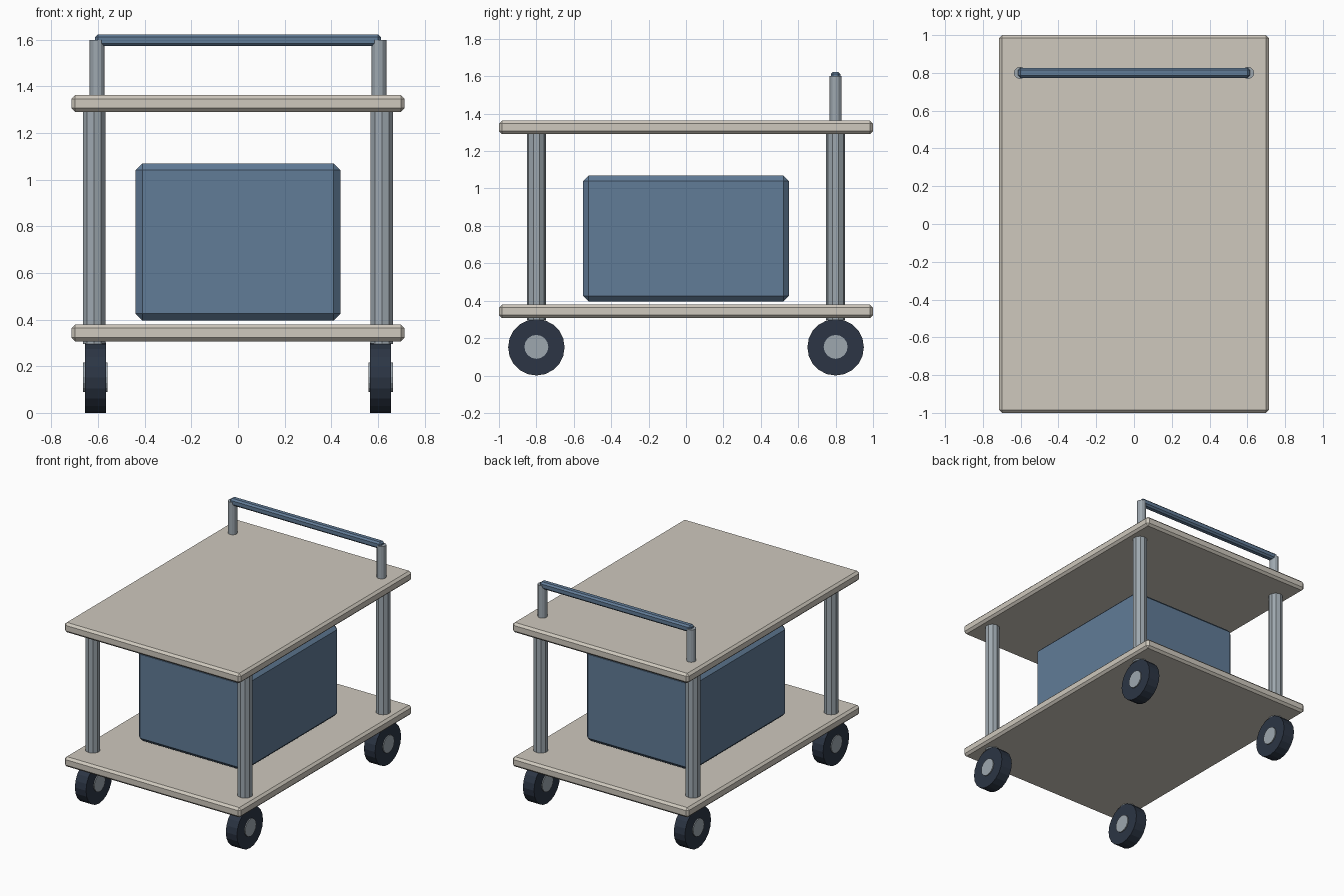
import bpy
from math import pi

if "Cube" in bpy.data.objects:
    bpy.data.objects.remove(bpy.data.objects["Cube"])


def material(name, rgb):
    m = bpy.data.materials.new(name)
    m.diffuse_color = (*rgb, 1)
    m.use_nodes = True
    m.node_tree.nodes["Principled BSDF"].inputs["Base Color"].default_value = m.diffuse_color
    return m


CREAM = material("cream", (0.62, 0.58, 0.51))
BLUE = material("blue", (0.12, 0.2, 0.31))
STEEL = material("steel", (0.34, 0.39, 0.43))
RUBBER = material("rubber", (0.025, 0.036, 0.058))


def box(name, size, loc, bevel, mat):
    bpy.ops.mesh.primitive_cube_add(size=1, location=loc)
    o = bpy.context.object
    o.name = name
    o.scale = size
    bpy.ops.object.transform_apply(location=False, rotation=False, scale=True)
    mod = o.modifiers.new("chamfer", 'BEVEL')
    mod.width, mod.segments = bevel, 1
    o.data.materials.append(mat)


def cylinder(name, r, depth, loc, sides, mat, rot=(0, 0, 0)):
    bpy.ops.mesh.primitive_cylinder_add(vertices=sides, radius=r, depth=depth,
                                        location=loc, rotation=rot)
    o = bpy.context.object
    o.name = name
    o.data.materials.append(mat)


# Shelves and the storage box between them
box("lower_shelf", (1.43, 2, 0.072), (0, 0, 0.343), 0.016, CREAM)
box("upper_shelf", (1.43, 2, 0.072), (0, 0, 1.327), 0.016, CREAM)
box("storage_box", (0.88, 1.1, 0.675), (0, 0, 0.733), 0.03, BLUE)

# Corner posts and wheels with hubs
for sx, side in ((-1, "left"), (1, "right")):
    for sy, end in ((-1, "front"), (1, "back")):
        tag = f"{end}_{side}"
        cylinder("post_" + tag, 0.051, 1.015, (sx * 0.617, sy * 0.8, 0.803), 10, STEEL)
        cylinder("wheel_" + tag, 0.151, 0.09, (sx * 0.612, sy * 0.8, 0.151), 20,
                 RUBBER, (0, pi / 2, 0))
        cylinder("hub_" + tag, 0.064, 0.104, (sx * 0.612, sy * 0.8, 0.153), 16,
                 STEEL, (0, pi / 2, 0))
    # Handle uprights
    cylinder("handle_upright_" + side, 0.032, 0.26, (sx * 0.604, 0.8, 1.47), 12, STEEL)

# Push handle
box("push_handle", (1.226, 0.052, 0.05), (0, 0.8, 1.598), 0.012, BLUE)
